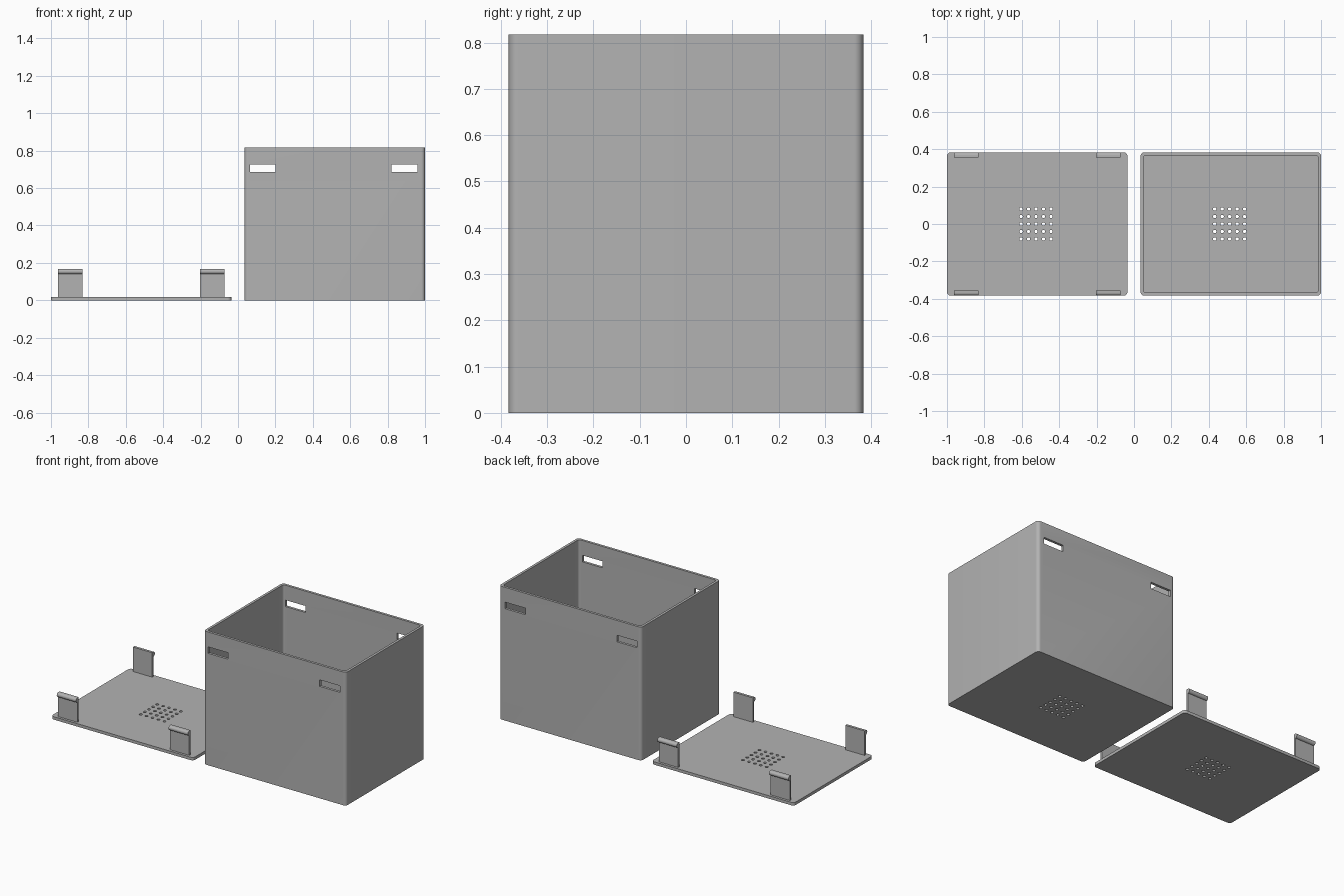
import bpy, bmesh, math
from mathutils import Matrix

default = bpy.data.objects.get("Cube")
if default:
    bpy.data.objects.remove(default, do_unlink=True)

grey = bpy.data.materials.new("plain grey")
grey.use_nodes = True
COLOUR = (0.45, 0.45, 0.45, 1)
grey.diffuse_color = COLOUR
grey.node_tree.nodes["Principled BSDF"].inputs["Base Color"].default_value = COLOUR

# Main sizes
CENTRE, HALF_X, HALF_Y = 0.5175, 0.4825, 0.383
HEIGHT, WALL, LID_T, CORNER = 0.817, 0.0155, 0.018, 0.02
SHIFT = -0.006


def make_object(name, bm):
    bmesh.ops.recalc_face_normals(bm, faces=bm.faces)
    mesh = bpy.data.meshes.new(name)
    bm.to_mesh(mesh)
    bm.free()
    mesh.materials.append(grey)
    obj = bpy.data.objects.new(name, mesh)
    bpy.context.collection.objects.link(obj)
    return obj


def extrude_profile(bm, points, offset):
    face = bm.faces.new([bm.verts.new(p) for p in points])
    new = bmesh.ops.extrude_face_region(bm, geom=[face])["geom"]
    verts = [v for v in new if isinstance(v, bmesh.types.BMVert)]
    bmesh.ops.translate(bm, verts=verts, vec=offset)


def rounded_slab(name, cx, hx, hy, r, z0, z1, steps=8):
    points = []
    for q, (sx, sy) in enumerate([(1, 1), (-1, 1), (-1, -1), (1, -1)]):
        for i in range(steps + 1):
            a = (q + i / steps) * math.pi / 2
            points.append((cx + sx * (hx - r) + r * math.cos(a),
                           sy * (hy - r) + r * math.sin(a), z0))
    bm = bmesh.new()
    extrude_profile(bm, points, (0, 0, z1 - z0))
    return make_object(name, bm)


def vent_cutter(cx):
    bm = bmesh.new()
    for i in range(-2, 3):
        for j in range(-2, 3):
            bmesh.ops.create_cone(bm, cap_ends=True, segments=16, radius1=0.009,
                                  radius2=0.009, depth=0.1,
                                  matrix=Matrix.Translation((cx + i * 0.04, j * 0.04, 0)))
    return make_object("vent_cutter", bm)


def slot_cutter():
    bm = bmesh.new()
    for side in (-1, 1):
        place = Matrix.Translation((CENTRE + SHIFT + side * 0.379, 0, 0.706))
        bmesh.ops.create_cube(bm, size=1, matrix=place @ Matrix.Diagonal((0.137, 1, 0.04, 1)))
    return make_object("slot_cutter", bm)


def cut(obj, cutter):
    cutter.hide_render = True
    mod = obj.modifiers.new("cut", "BOOLEAN")
    mod.operation, mod.solver, mod.object = "DIFFERENCE", "EXACT", cutter
    bpy.context.view_layer.objects.active = obj
    bpy.ops.object.modifier_apply(modifier=mod.name)
    bpy.data.objects.remove(cutter, do_unlink=True)


def smooth(obj):
    bpy.ops.object.select_all(action="DESELECT")
    obj.select_set(True)
    bpy.context.view_layer.objects.active = obj
    bpy.ops.object.shade_smooth_by_angle(angle=math.radians(30))


# Open box with clip slots and floor vents
box = rounded_slab("box", CENTRE, HALF_X, HALF_Y, CORNER, 0, HEIGHT)
cut(box, rounded_slab("cavity_cutter", CENTRE, HALF_X - WALL, HALF_Y - WALL,
                      CORNER - 0.006, WALL, 1))
cut(box, slot_cutter())
cut(box, vent_cutter(CENTRE + SHIFT))
smooth(box)

# Flat lid with vents
lid = rounded_slab("lid", -CENTRE, HALF_X, HALF_Y, CORNER, 0, LID_T)
cut(lid, vent_cutter(-CENTRE + SHIFT))
smooth(lid)

# Four upright clips, each with a round catch facing outward
CATCH_R, INNER, OUTER, TOP = 0.014, 0.356, 0.368, 0.168
profile = [(INNER, LID_T - 0.004), (OUTER, LID_T - 0.004)]
for i in range(13):
    a = -math.pi / 2 + i * math.pi / 12
    profile.append((OUTER + CATCH_R * math.cos(a), TOP - CATCH_R + CATCH_R * math.sin(a)))
profile.append((INNER, TOP))

for y_name, sy in (("front", -1), ("back", 1)):
    for x_name, sx in (("right", -1), ("left", 1)):
        bm = bmesh.new()
        x0 = -CENTRE + sx * 0.379 - 0.0655
        extrude_profile(bm, [(x0, sy * y, z) for y, z in profile], (0.131, 0, 0))
        smooth(make_object(f"clip_{y_name}_{x_name}", bm))
